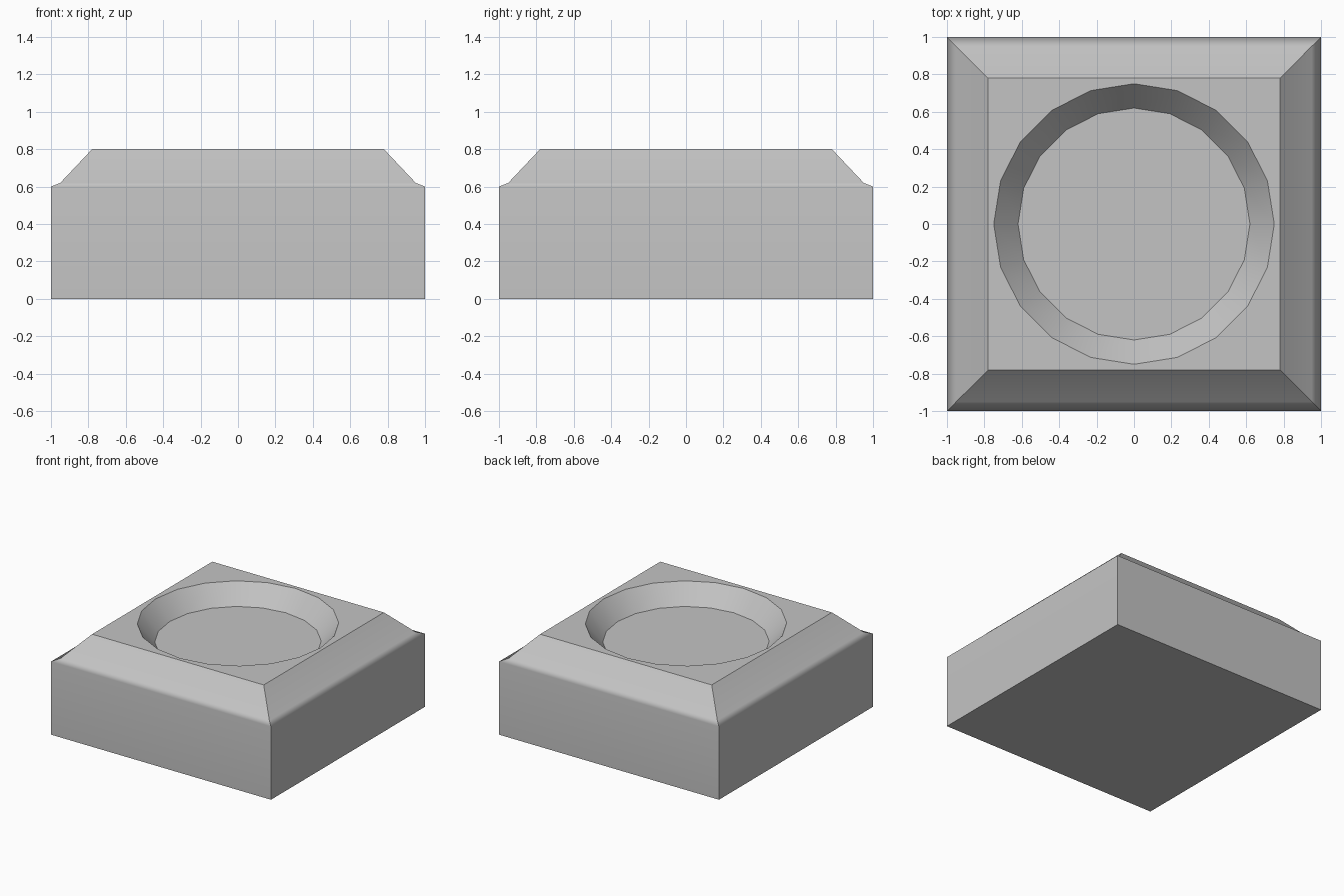
import bpy, bmesh
from math import cos, sin, pi

cube = bpy.data.objects.get("Cube")
if cube:
    bpy.data.objects.remove(cube, do_unlink=True)

grey = bpy.data.materials.new("plain_grey")
grey.use_nodes = True
colour = (0.55, 0.55, 0.55, 1)
grey.diffuse_color = colour
bsdf = next(n for n in grey.node_tree.nodes if n.type == 'BSDF_PRINCIPLED')
bsdf.inputs["Base Color"].default_value = colour
bsdf.inputs["Roughness"].default_value = 0.8

BOWL_SIDES = 20
bm = bmesh.new()


def ring(radius, z, sides, turn=0.0):
    """Closed loop of vertices at one height."""
    return [bm.verts.new((radius * cos(turn + 2 * pi * i / sides),
                          radius * sin(turn + 2 * pi * i / sides), z))
            for i in range(sides)]


def skin(rings):
    """Join consecutive loops with quads."""
    for a, b in zip(rings, rings[1:]):
        n = len(a)
        for i in range(n):
            j = (i + 1) % n
            bm.faces.new((a[i], a[j], b[j], b[i]))


def loop_edges(loop):
    return [bm.edges.get((v, loop[i - 1])) for i, v in enumerate(loop)]


# Square body: upright walls, shallow lip, sloping shoulder
profile = [(1.0, 0.0), (1.0, 0.6), (0.95, 0.62), (0.78, 0.8)]
body = [ring(half * 2 ** 0.5, z, 4, pi / 4) for half, z in profile]
skin(body)
bm.faces.new(body[0])

# Round recess with tapered wall and flat floor
recess = [ring(0.75, 0.8, BOWL_SIDES), ring(0.62, 0.65, BOWL_SIDES)]
skin(recess)
bm.faces.new(recess[1])

# Flat top around the recess
bmesh.ops.triangle_fill(bm, edges=loop_edges(body[-1]) + loop_edges(recess[0]),
                        use_beauty=True, use_dissolve=False)
bmesh.ops.recalc_face_normals(bm, faces=bm.faces)

# Smooth lip and recess wall, crisp everywhere else
for f in bm.faces:
    f.smooth = True
soft = set(loop_edges(body[1]) + loop_edges(body[2]))
soft |= {bm.edges.get((a, b)) for a, b in zip(*recess)}
for e in bm.edges:
    e.smooth = e in soft or e.calc_face_angle(0) < 0.01

mesh = bpy.data.meshes.new("recessed_block")
bm.to_mesh(mesh)
bm.free()
mesh.materials.append(grey)
block = bpy.data.objects.new("recessed_block", mesh)
bpy.context.collection.objects.link(block)

# Keep the large faces flat where they blend into the lip
weighted = block.modifiers.new("flat_faces", 'WEIGHTED_NORMAL')
weighted.keep_sharp = True
